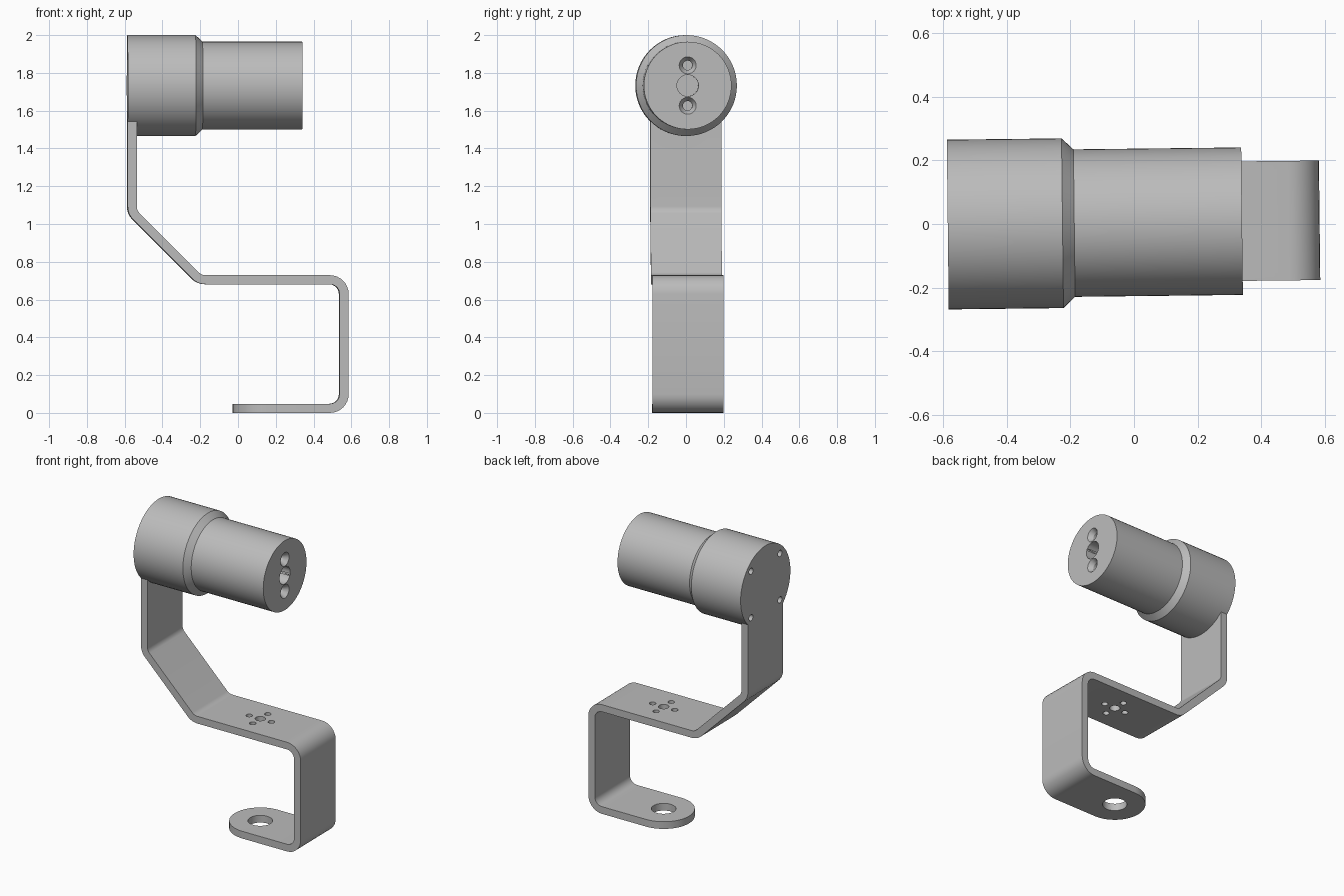
import bpy, bmesh, math
from mathutils import Vector, Matrix

cube = bpy.data.objects.get("Cube")
if cube:
    bpy.data.objects.remove(cube, do_unlink=True)

grey = bpy.data.materials.new("plain_grey")
grey.use_nodes = True
grey.diffuse_color = (0.5, 0.5, 0.5, 1)
grey.node_tree.nodes["Principled BSDF"].inputs["Base Color"].default_value = (0.5, 0.5, 0.5, 1)

HALF_T, HALF_W = 0.024, 0.188   # strip half thickness and half width
AXIS_Z = 1.733                  # height of the motor axis
CAP_R = 0.267
X_AXIS, Z_AXIS = Vector((1, 0, 0)), Vector((0, 0, 1))


def finish(name, bm):
    bmesh.ops.recalc_face_normals(bm, faces=bm.faces)
    mesh = bpy.data.meshes.new(name)
    bm.to_mesh(mesh)
    bm.free()
    mesh.materials.append(grey)
    obj = bpy.data.objects.new(name, mesh)
    bpy.context.collection.objects.link(obj)
    return obj


def lathe(name, profile, loc=(0, 0, 0), axis=X_AXIS, steps=64):
    """Revolve (along axis, radius) points about the axis."""
    bm = bmesh.new()
    side = Vector((0, 1, 0))
    verts = [bm.verts.new(axis * a + side * r) for a, r in profile]
    edges = [bm.edges.new(pair) for pair in zip(verts, verts[1:])]
    bmesh.ops.spin(bm, geom=verts + edges, cent=(0, 0, 0), axis=axis,
                   angle=math.tau, steps=steps, use_duplicate=False)
    bmesh.ops.remove_doubles(bm, verts=bm.verts, dist=1e-5)
    bmesh.ops.translate(bm, verts=bm.verts, vec=loc)
    return finish(name, bm)


def rod(name, a, b, r, loc, axis=X_AXIS, steps=32):
    return lathe(name, [(a, 0), (a, r), (b, r), (b, 0)], loc, axis, steps)


def boolean(obj, tool, operation):
    mod = obj.modifiers.new(operation.lower(), "BOOLEAN")
    mod.object, mod.operation, mod.solver = tool, operation, "EXACT"
    bpy.context.view_layer.objects.active = obj
    bpy.ops.object.modifier_apply(modifier=mod.name)
    bpy.data.objects.remove(tool, do_unlink=True)


def bent_strip(name, corners, radius, segs=8):
    """Extrude a filleted centre line of even thickness across y."""
    pts = [Vector(c) for c in corners]
    left, right = [], []

    def add(p, n):
        left.append(p + n * HALF_T)
        right.append(p - n * HALF_T)

    def perp(d):
        return Vector((-d.y, d.x))

    add(pts[0], perp((pts[1] - pts[0]).normalized()))
    for a, p, b in zip(pts, pts[1:], pts[2:]):
        d0, d1 = (p - a).normalized(), (b - p).normalized()
        turn = math.atan2(d0.x * d1.y - d0.y * d1.x, d0.dot(d1))
        s = math.copysign(1, turn)
        n0 = perp(d0)
        centre = p - d0 * radius * math.tan(abs(turn) / 2) + n0 * radius * s
        for k in range(segs + 1):
            n = Matrix.Rotation(turn * k / segs, 2) @ n0
            add(centre - n * radius * s, n)
    add(pts[-1], perp((pts[-1] - pts[-2]).normalized()))

    bm = bmesh.new()
    face = bm.faces.new([bm.verts.new((p.x, -HALF_W, p.y)) for p in left + right[::-1]])
    new = bmesh.ops.extrude_face_region(bm, geom=[face])["geom"]
    bmesh.ops.translate(bm, vec=(0, 2 * HALF_W, 0),
                        verts=[g for g in new if isinstance(g, bmesh.types.BMVert)])
    # Round the free end of the foot
    end = [e for e in bm.edges
           if all(abs(v.co.x - pts[-1].x) < 1e-4 and v.co.z < 0.1 for v in e.verts)
           and abs(e.verts[0].co.y - e.verts[1].co.y) < 1e-4]
    bmesh.ops.bevel(bm, geom=end, offset=HALF_W - 0.001, segments=16, profile=0.5,
                    affect="EDGES", clamp_overlap=False)
    return finish(name, bm)


# Bracket: bent strip with a round mounting cap at the top
bracket = bent_strip("bracket", [(-0.562, AXIS_Z), (-0.562, 1.062), (-0.205, 0.705),
                                 (0.56, 0.705), (0.56, HALF_T), (-0.028, HALF_T)], 0.076)
boolean(bracket, rod("cap", -0.586, -0.538, CAP_R, (0, 0, AXIS_Z), steps=64), "UNION")

# Foot hole, shelf holes and cap screw holes
hole_x = 0.16
boolean(bracket, rod("foot_hole", -0.1, 0.1, 0.075, (hole_x, 0, 0), Z_AXIS), "DIFFERENCE")
for dx, dy, r in [(0, 0, 0.032)] + [(0.081 * math.cos(i * math.pi / 2),
                                     0.081 * math.sin(i * math.pi / 2), 0.02) for i in range(4)]:
    boolean(bracket, rod("shelf_hole", -0.1, 0.1, r, (hole_x + dx, dy, 0.705), Z_AXIS),
            "DIFFERENCE")
for sy in (-1, 1):
    for sz in (-1, 1):
        boolean(bracket, rod("screw_hole", -0.6, -0.545, 0.021,
                             (0, sy * 0.155, AXIS_Z + sz * 0.155)), "DIFFERENCE")

# Motor body: wide rear section, chamfered shoulder, narrower front
FRONT = 0.34
motor = lathe("motor_body", [(-0.538, 0), (-0.538, CAP_R), (-0.225, CAP_R), (-0.188, 0.232),
                             (FRONT, 0.232), (FRONT, 0)], (0, 0, AXIS_Z))
boolean(motor, rod("centre_recess", -0.1, 0.1, 0.057, (FRONT, 0, AXIS_Z)), "DIFFERENCE")
for s in (-1, 1):
    sink = lathe("countersink", [(-0.12, 0), (-0.12, 0.025), (-0.03, 0.025), (0, 0.045),
                                 (0.02, 0.058), (0.02, 0)],
                 (FRONT, 0, AXIS_Z + s * 0.107), steps=32)
    boolean(motor, sink, "DIFFERENCE")

# Slight turn of the whole assembly, smooth curves with sharp rims
for obj in (bracket, motor):
    obj.rotation_euler.z = 0.0115
    obj.location.y = 0.005
    bpy.ops.object.select_all(action="DESELECT")
    obj.select_set(True)
    bpy.context.view_layer.objects.active = obj
    bpy.ops.object.shade_smooth_by_angle(angle=math.radians(30))
